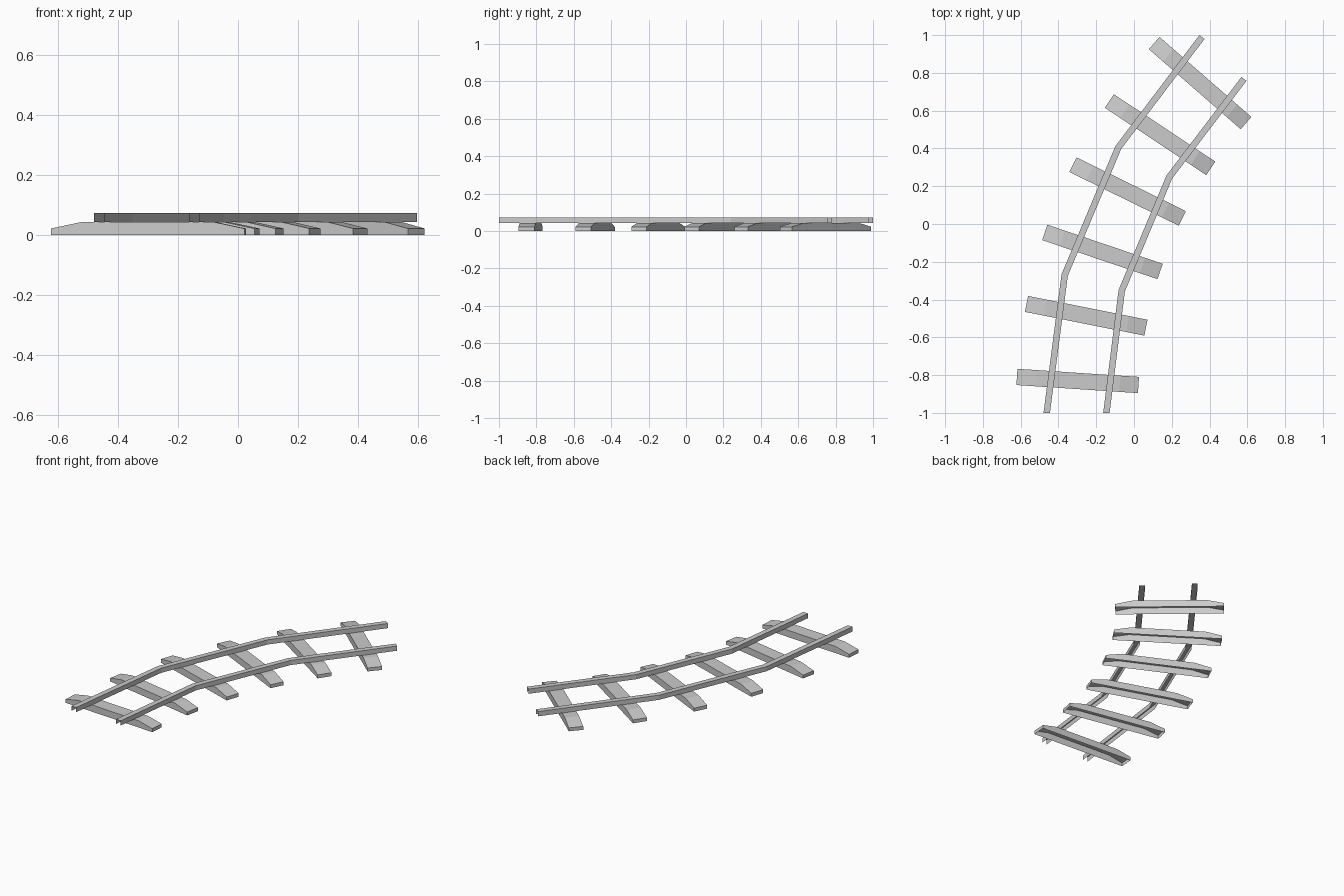
import bpy
import bmesh
from math import radians
from mathutils import Vector, Matrix

cube = bpy.data.objects.get("Cube")
if cube:
    bpy.data.objects.remove(cube, do_unlink=True)


def make_material(name, rgb):
    mat = bpy.data.materials.new(name)
    mat.use_nodes = True
    colour = (*rgb, 1.0)
    mat.diffuse_color = colour
    mat.node_tree.nodes["Principled BSDF"].inputs["Base Color"].default_value = colour
    return mat


grey = make_material("light grey", (0.6, 0.6, 0.6))


def finish(bm, name):
    mesh = bpy.data.meshes.new(name)
    bm.to_mesh(mesh)
    bm.free()
    mesh.materials.append(grey)
    obj = bpy.data.objects.new(name, mesh)
    bpy.context.collection.objects.link(obj)
    return obj


# Sleeper: a thin shell, open underneath, with sloping ends
LENGTH, WIDTH, FLAT = 0.645, 0.086, 0.447
END_HEIGHT, HEIGHT = 0.022, 0.043


def sleeper(name, centre, angle):
    bm = bmesh.new()
    profile = [(-LENGTH / 2, 0), (-LENGTH / 2, END_HEIGHT), (-FLAT / 2, HEIGHT),
               (FLAT / 2, HEIGHT), (LENGTH / 2, END_HEIGHT), (LENGTH / 2, 0)]
    near = [bm.verts.new((x, -WIDTH / 2, z)) for x, z in profile]
    far = [bm.verts.new((x, WIDTH / 2, z)) for x, z in profile]
    for i in range(len(profile) - 1):
        bm.faces.new((near[i], near[i + 1], far[i + 1], far[i]))
    bm.faces.new(near)
    bm.faces.new(far)
    # Side outlines and top strip all face outward
    bm.normal_update()
    inside = Vector((0, 0, HEIGHT / 3))
    for face in bm.faces:
        if face.normal.dot(face.calc_center_median() - inside) < 0:
            face.normal_flip()
    obj = finish(bm, name)
    obj.matrix_world = Matrix.Translation((*centre, 0)) @ Matrix.Rotation(radians(angle), 4, "Z")


centres = [(-0.298, -0.831), (-0.253, -0.486), (-0.167, -0.148),
           (-0.034, 0.172), (0.138, 0.473), (0.35, 0.746)]
for i, centre in enumerate(centres):
    sleeper(f"sleeper_{i + 1}", centre, -3.8 - 7.45 * i)


# Rail: an inverted channel with open ends, mitred along a bent path
RAIL_WIDTH, RAIL_BOTTOM, RAIL_TOP = 0.034, 0.043, 0.073


def rail(name, path):
    bm = bmesh.new()
    points = [Vector(p) for p in path]
    rows = []
    for i, p in enumerate(points):
        if i == 0:
            side = Vector((1, 0))
        else:
            before = (p - points[i - 1]).normalized()
            after = (points[i + 1] - p).normalized() if i + 1 < len(points) else before
            tangent = (before + after).normalized()
            side = Vector((tangent.y, -tangent.x)) / tangent.dot(before)
        left, right = p - side * RAIL_WIDTH / 2, p + side * RAIL_WIDTH / 2
        rows.append([bm.verts.new((*q, z)) for q, z in (
            (left, RAIL_BOTTOM), (left, RAIL_TOP), (right, RAIL_TOP), (right, RAIL_BOTTOM))])
    for a, b in zip(rows, rows[1:]):
        for k in range(3):
            bm.faces.new((a[k], a[k + 1], b[k + 1], b[k]))
    finish(bm, name)


rail("right_rail", [(-0.462, -1), (-0.367, -0.27), (-0.083, 0.405), (0.36, 0.99)])
rail("left_rail", [(-0.146, -1), (-0.065, -0.353), (0.187, 0.249), (0.582, 0.768)])
